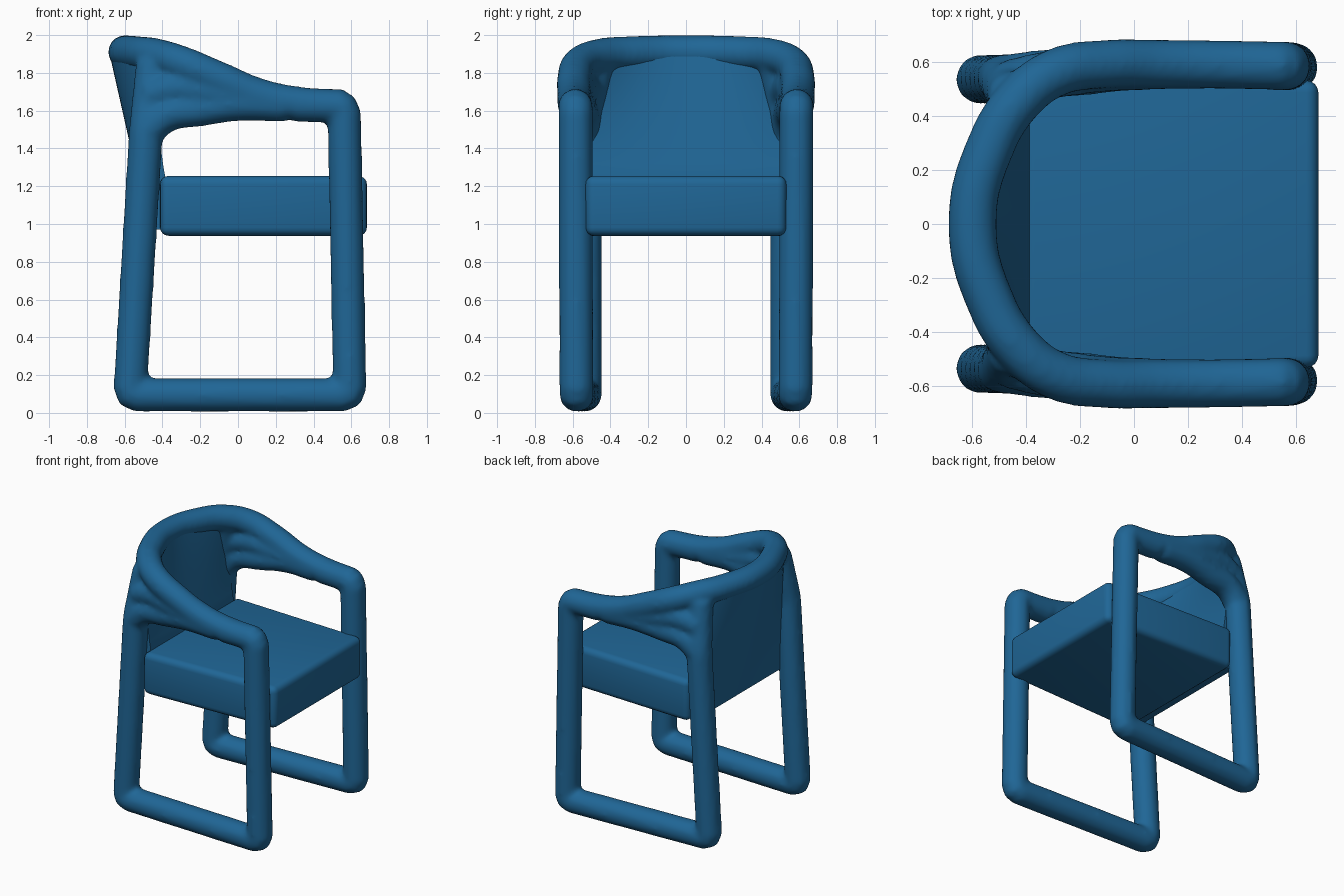
import bpy, bmesh
from mathutils import Vector

cube = bpy.data.objects.get("Cube")
if cube:
    bpy.data.objects.remove(cube)

blue = bpy.data.materials.new("deep_blue")
blue.use_nodes = True
COLOUR = (0.014, 0.133, 0.305, 1)
blue.diffuse_color = COLOUR
blue.node_tree.nodes["Principled BSDF"].inputs["Base Color"].default_value = COLOUR

R = 0.092  # tube radius


def activate(obj):
    bpy.ops.object.select_all(action='DESELECT')
    obj.select_set(True)
    bpy.context.view_layer.objects.active = obj


def tube(name, points, radius, smooth=True):
    """Round tube swept along a path, turned into a mesh."""
    data = bpy.data.curves.new(name, 'CURVE')
    data.dimensions = '3D'
    data.bevel_depth = radius
    data.bevel_resolution = 4
    data.use_fill_caps = True
    data.resolution_u = 8
    spline = data.splines.new('BEZIER')
    spline.bezier_points.add(len(points) - 1)
    kind = 'AUTO' if smooth else 'VECTOR'
    for bp, p in zip(spline.bezier_points, points):
        bp.co = p
        bp.handle_left_type = bp.handle_right_type = kind
    obj = bpy.data.objects.new(name, data)
    bpy.context.collection.objects.link(obj)
    activate(obj)
    bpy.ops.object.convert(target='MESH')
    return bpy.context.object


def round_corners(points, d):
    """Replace each inner corner of a path by a small three-point arc."""
    pts = [Vector(p) for p in points]
    out = [pts[0]]
    for a, b, c in zip(pts, pts[1:], pts[2:]):
        p, q = b + (a - b).normalized() * d, b + (c - b).normalized() * d
        out += [p, (p + q) / 4 + b / 2, q]
    return out + [pts[-1]]


def mirror_y(points):
    return [(x, -y, z) for x, y, z in points]


def box(name, cuts, place):
    """Subdivided unit cube whose vertices are moved by a rule."""
    bm = bmesh.new()
    bmesh.ops.create_cube(bm, size=1)
    if cuts:
        bmesh.ops.subdivide_edges(bm, edges=bm.edges[:], cuts=cuts,
                                  use_grid_fill=True)
    for v in bm.verts:
        v.co = place(*v.co)
    mesh = bpy.data.meshes.new(name)
    bm.to_mesh(mesh)
    bm.free()
    obj = bpy.data.objects.new(name, mesh)
    bpy.context.collection.objects.link(obj)
    return obj


# Arm and back rail: one half, then mirrored through the middle
half_rail = [(0.56, 0.585, 1.622), (0.3, 0.59, 1.64), (0.1, 0.592, 1.685),
             (-0.1, 0.592, 1.77), (-0.29, 0.56, 1.85), (-0.42, 0.465, 1.89),
             (-0.53, 0.29, 1.905)]
rail = half_rail + [(-0.598, 0, 1.91)] + mirror_y(half_rail)[::-1]
parts = [tube("arm_rail", rail, R)]

# Side loop: front leg, floor runner, rear leg
loop = [(0.3, 0.59, 1.63), (0.562, 0.585, 1.623), (0.592, 0.58, 0.095),
        (-0.572, 0.535, 0.095), (-0.487, 0.535, 1.5), (-0.45, 0.47, 1.85)]
# Gusset under the rail, spreading from the rear leg to the arm
brace = [(-0.482, 0.535, 1.49), (-0.38, 0.55, 1.575), (-0.2, 0.565, 1.607),
         (0, 0.585, 1.635), (0.25, 0.59, 1.63)]
web = [(-0.47, 0.515, 1.68), (-0.33, 0.548, 1.72), (-0.1, 0.58, 1.69),
       (0.1, 0.59, 1.66)]
for flip in (list, mirror_y):
    parts.append(tube("side_loop", round_corners(flip(loop), 0.04), R, False))
    parts.append(tube("brace", flip(brace), R))
    parts.append(tube("web", flip(web), R))

# Fuse the tubes into one softly blended frame
activate(parts[0])
for p in parts:
    p.select_set(True)
bpy.ops.object.join()
frame = bpy.context.object
frame.name = "chair_frame"
remesh = frame.modifiers.new("fuse", 'REMESH')
remesh.mode = 'VOXEL'
remesh.voxel_size = 0.016
soften = frame.modifiers.new("soften", 'SMOOTH')
soften.factor = 0.5
soften.iterations = 12

# Seat: thick cushion with rounded edges, a little narrower at the front
seat = box("seat", 0, lambda x, y, z: (
    0.135 + x * 1.095, y * (1.1 - 0.08 * x), 1.096 + z * 0.317))
bevel = seat.modifiers.new("round", 'BEVEL')
bevel.width = 0.045
bevel.segments = 4


# Back panel: upright at the seat, thicker and curved where it meets the rail
def panel_place(x, y, z):
    t = z + 0.5
    s = max(0, (t - 0.3) / 0.7)
    inner = -0.385 - 0.13 * s + 0.6 * y * y * s * s
    outer = -0.47 - 0.21 * t + 0.8 * y * y * t
    return outer + (inner - outer) * (x + 0.5), y, 0.97 + 0.93 * t


panel = box("back_panel", 15, panel_place)

for obj in (frame, seat, panel):
    activate(obj)
    for m in list(obj.modifiers):
        bpy.ops.object.modifier_apply(modifier=m.name)
    obj.data.materials.clear()
    obj.data.materials.append(blue)
    bpy.ops.object.shade_smooth_by_angle(angle=0.6)
